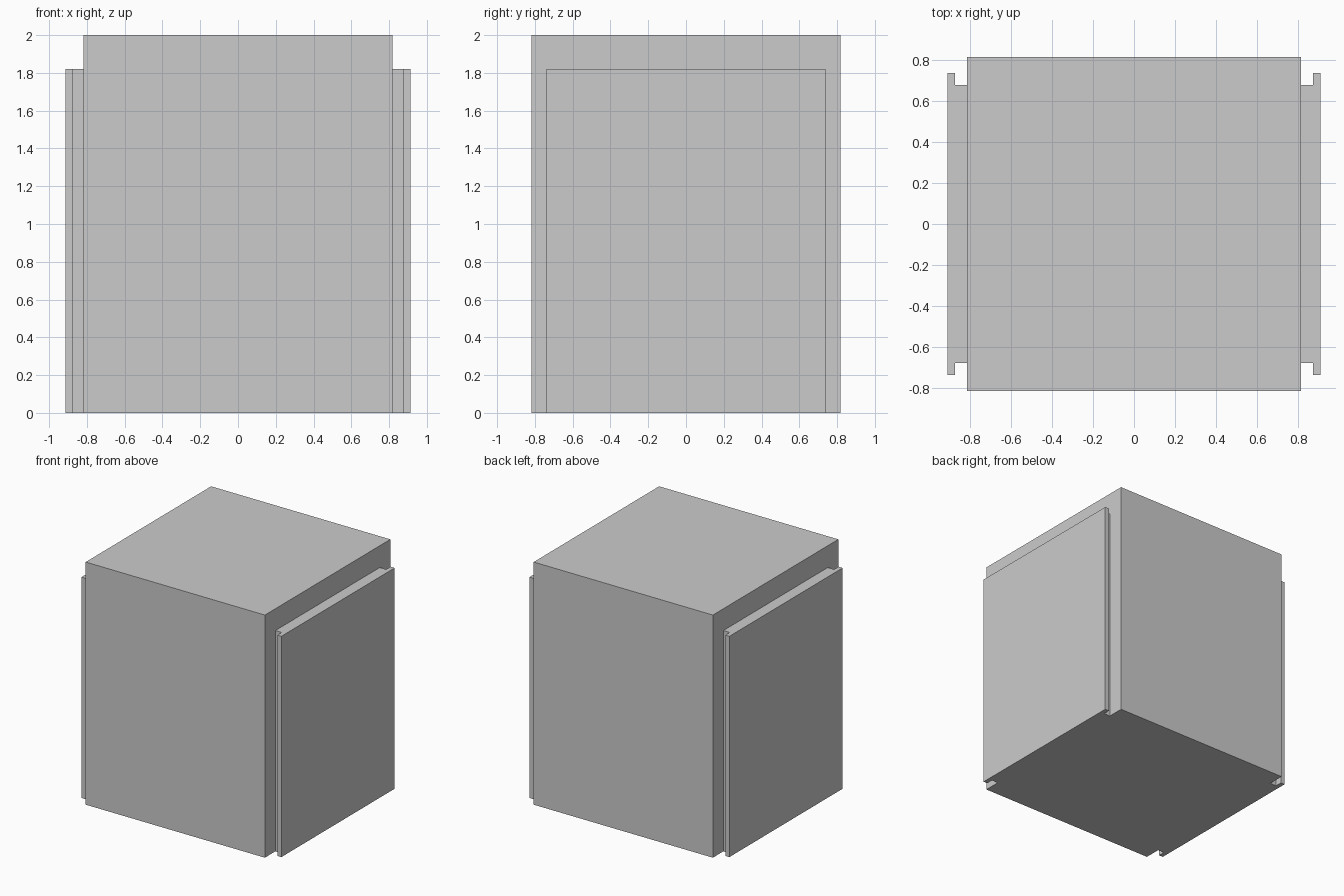
import bpy
import bmesh

if "Cube" in bpy.data.objects:
    bpy.data.objects.remove(bpy.data.objects["Cube"])

BODY = 0.817       # half width and half depth of the body
LIP_X = 0.875      # where the wider outer plate begins
OUTER_X = 0.912    # outer face of the side panels


def extrude_profile(name, points, height):
    """Extrude a footprint in the xy plane from z = 0 up to height."""
    bm = bmesh.new()
    base = bm.faces.new([bm.verts.new((x, y, 0)) for x, y in points])
    top = bmesh.ops.extrude_face_region(bm, geom=[base], use_keep_orig=True)["geom"]
    verts = [g for g in top if isinstance(g, bmesh.types.BMVert)]
    bmesh.ops.translate(bm, verts=verts, vec=(0, 0, height))
    bmesh.ops.recalc_face_normals(bm, faces=bm.faces)
    mesh = bpy.data.meshes.new(name)
    bm.to_mesh(mesh)
    bm.free()
    obj = bpy.data.objects.new(name, mesh)
    bpy.context.collection.objects.link(obj)
    return obj


# Main block
extrude_profile("body", [(-BODY, -BODY), (BODY, -BODY), (BODY, BODY), (-BODY, BODY)], 2.0)

# T-section panels: narrow spacer against the body, wider plate outside
half = [(BODY, 0.68), (LIP_X, 0.68), (LIP_X, 0.738), (OUTER_X, 0.738)]
section = half + [(x, -y) for x, y in reversed(half)]
for side, name in ((1, "right_panel"), (-1, "left_panel")):
    extrude_profile(name, [(side * x, y) for x, y in section], 1.82)
